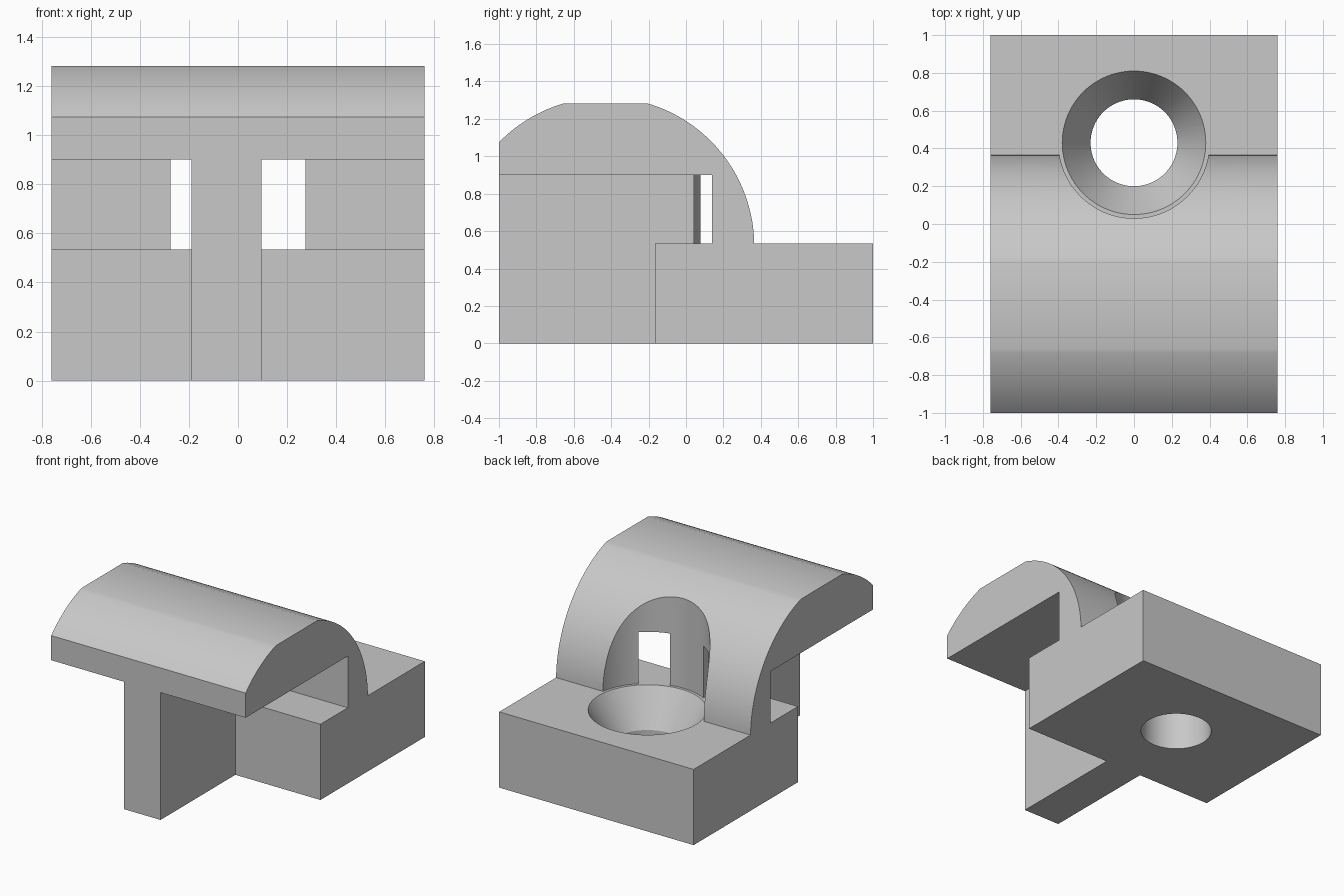
import bpy, bmesh, math
from mathutils import Matrix, Vector

if "Cube" in bpy.data.objects:
    bpy.data.objects.remove(bpy.data.objects["Cube"], do_unlink=True)

HALF_WIDTH = 0.76
BASE_TOP = 0.535
HOOD_UNDER = 0.90
WALL_FRONT = 0.14

grey = bpy.data.materials.new("plain grey")
grey.use_nodes = True
grey.diffuse_color = (0.58, 0.58, 0.58, 1)
grey.node_tree.nodes["Principled BSDF"].inputs["Base Color"].default_value = grey.diffuse_color


def add_object(name, bm):
    bmesh.ops.recalc_face_normals(bm, faces=bm.faces)
    mesh = bpy.data.meshes.new(name)
    bm.to_mesh(mesh)
    bm.free()
    mesh.materials.append(grey)
    obj = bpy.data.objects.new(name, mesh)
    bpy.context.collection.objects.link(obj)
    return obj


def extrude_profile(name, points, x0, x1):
    """Side profile of (y, z) points swept from x0 to x1."""
    bm = bmesh.new()
    face = bm.faces.new([bm.verts.new((x0, y, z)) for y, z in points])
    out = bmesh.ops.extrude_face_region(bm, geom=[face])["geom"]
    moved = [g for g in out if isinstance(g, bmesh.types.BMVert)]
    bmesh.ops.translate(bm, verts=moved, vec=(x1 - x0, 0, 0))
    return add_object(name, bm)


def revolve_profile(name, points, centre, steps=96):
    """Closed solid of revolution from (radius, z) points."""
    bm = bmesh.new()
    rings = []
    for r, z in points:
        angles = [math.tau * i / steps for i in range(steps)]
        rings.append([bm.verts.new((r * math.cos(a), r * math.sin(a), z)) for a in angles])
    for low, high in zip(rings, rings[1:]):
        for i in range(steps):
            j = (i + 1) % steps
            bm.faces.new((low[i], low[j], high[j], high[i]))
    bm.faces.new(rings[0])
    bm.faces.new(rings[-1])
    bmesh.ops.transform(bm, matrix=Matrix.Translation(Vector(centre)), verts=bm.verts)
    return add_object(name, bm)


def combine(target, other, operation):
    mod = target.modifiers.new(operation.lower(), "BOOLEAN")
    mod.object, mod.operation, mod.solver = other, operation, "EXACT"
    bpy.context.view_layer.objects.active = target
    bpy.ops.object.modifier_apply(modifier=mod.name)
    bpy.data.objects.remove(other, do_unlink=True)


# Rounded hood outline: a circle about (ARC_Y, ARC_Z) with its crown cut flat
ARC_Y, ARC_Z, RADIUS = -0.43, 0.52, 0.795


def arc(y_start, y_end, steps):
    a0 = math.acos((y_start - ARC_Y) / RADIUS)
    a1 = math.acos((y_end - ARC_Y) / RADIUS)
    angles = [a0 + (a1 - a0) * i / steps for i in range(steps + 1)]
    return [(ARC_Y + RADIUS * math.cos(a), ARC_Z + RADIUS * math.sin(a)) for a in angles]


wall_back = ARC_Y + math.sqrt(RADIUS ** 2 - (BASE_TOP - ARC_Z) ** 2)

# Base, back wall and hood share one side profile
profile = [(-0.165, 0), (1, 0), (1, BASE_TOP)]
profile += arc(wall_back, -0.20, 36)
profile += arc(-0.66, -1.0, 16)
profile += [(-1, HOOD_UNDER), (WALL_FRONT, HOOD_UNDER),
            (WALL_FRONT, BASE_TOP), (-0.165, BASE_TOP)]
body = extrude_profile("hooded_bracket", profile, -HALF_WIDTH, HALF_WIDTH)

# Upright web under the hood, running into the base and wall
web = extrude_profile("support_web", [(-1, 0), (0.2, 0), (0.2, 1), (-1, 1)], -0.19, 0.095)
combine(body, web, "UNION")

# Countersunk bolt hole with clearance bored up through the hood
hole = revolve_profile("bolt_hole_cutter",
                       [(0.23, -0.1), (0.23, 0.285), (0.38, BASE_TOP),
                        (0.40, BASE_TOP), (0.40, 1.5)], (0, 0.43, 0))
combine(body, hole, "DIFFERENCE")

# Smooth curved faces, crisp edges
bpy.ops.object.select_all(action="DESELECT")
body.select_set(True)
bpy.context.view_layer.objects.active = body
bpy.ops.object.shade_smooth_by_angle(angle=math.radians(30))
